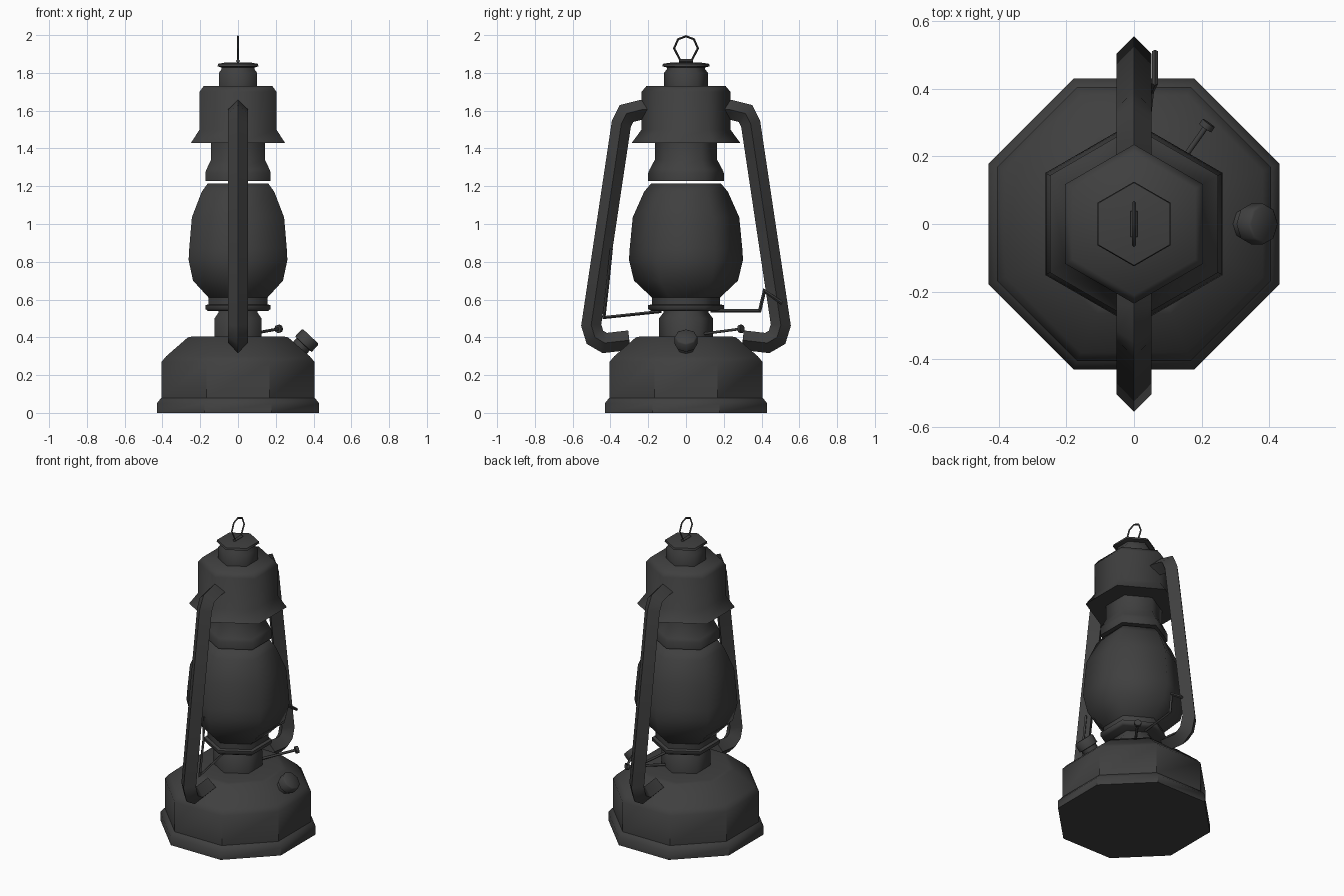
import bpy, bmesh, math
from mathutils import Vector

if "Cube" in bpy.data.objects:
    bpy.data.objects.remove(bpy.data.objects["Cube"])

metal = bpy.data.materials.new("dark_metal")
metal.diffuse_color = (0.05, 0.05, 0.05, 1)
metal.use_nodes = True
metal.node_tree.nodes["Principled BSDF"].inputs["Base Color"].default_value = metal.diffuse_color


def skin(name, rings, angle=35, closed=False):
    """Bridge rings of points into a mesh; cap the ends unless closed."""
    bm = bmesh.new()
    loops = [[bm.verts.new(p) for p in ring] for ring in rings]
    n = len(loops[0])
    pairs = list(zip(loops, loops[1:]))
    if closed:
        pairs.append((loops[-1], loops[0]))
    for a, b in pairs:
        for i in range(n):
            j = (i + 1) % n
            bm.faces.new((a[i], a[j], b[j], b[i]))
    if not closed:
        bm.faces.new(loops[0])
        bm.faces.new(loops[-1])
    bmesh.ops.recalc_face_normals(bm, faces=bm.faces)
    me = bpy.data.meshes.new(name)
    bm.to_mesh(me)
    bm.free()
    me.materials.append(metal)
    ob = bpy.data.objects.new(name, me)
    bpy.context.collection.objects.link(ob)
    bpy.ops.object.select_all(action='DESELECT')
    ob.select_set(True)
    bpy.context.view_layer.objects.active = ob
    bpy.ops.object.shade_smooth_by_angle(angle=math.radians(angle))
    return ob


def lathe(name, profile, sides=6, start=90, angle=62):
    """Turn (radius, z) pairs about the z axis."""
    rings = []
    for r, z in profile:
        a = [math.radians(start + 360 * i / sides) for i in range(sides)]
        rings.append([(r * math.cos(t), r * math.sin(t), z) for t in a])
    return skin(name, rings, angle)


def sweep(name, pts, radii, sides=4, angle=35, ref=(1, 0, 0)):
    """Sweep a regular section along a path with mitred corners."""
    pts = [Vector(p) for p in pts]
    if not isinstance(radii, (list, tuple)):
        radii = [radii] * len(pts)
    rings = []
    for i, p in enumerate(pts):
        d0 = (p - pts[i - 1]).normalized() if i else (pts[1] - p).normalized()
        d1 = (pts[i + 1] - p).normalized() if i < len(pts) - 1 else d0
        t = (d0 + d1).normalized()
        u = Vector(ref)
        u = (u - t * u.dot(t)).normalized()
        v = t.cross(u)
        m = 1 / max(0.5, t.dot(d0))
        rings.append([p + radii[i] * (u * math.cos(a) + v * m * math.sin(a))
                      for a in (2 * math.pi * k / sides for k in range(sides))])
    return skin(name, rings, angle)


# Octagonal fuel tank (profile given to the flats)
k = 1 / math.cos(math.pi / 8)
tank = [(.43, 0), (.43, .05), (.41, .075), (.405, .08), (.405, .27),
        (.38, .30), (.265, .40), (.24, .405), (.1, .405)]
lathe("fuel_tank", [(r * k, z) for r, z in tank], 8, 22.5, 40)

# Six-sided burner, globe, chimney, hood and cap
lathe("burner", [(.143, .39), (.143, .50), (.12, .53), (.12, .555)])
lathe("burner_plate", [(.185, .54), (.2, .55), (.2, .57), (.18, .575), (.18, .61)])
lathe("globe", [(.17, .60), (.185, .615), (.275, .70), (.302, .81), (.298, .87),
                (.282, 1.035), (.222, 1.17), (.185, 1.215)])
lathe("chimney", [(.2, 1.227), (.2, 1.27), (.192, 1.29), (.165, 1.34), (.165, 1.44)])
lathe("hood", [(.287, 1.43), (.235, 1.50), (.235, 1.70), (.21, 1.73)])
lathe("top_collar", [(.117, 1.725), (.117, 1.80), (.1, 1.82), (.1, 1.835)])
lathe("top_cap", [(.1, 1.828), (.125, 1.835), (.122, 1.848), (.07, 1.856)])

# Diamond-section side tubes on both sides
tube = [(.17, 1.61), (.235, 1.605), (.315, 1.585), (.342, 1.532),
        (.502, .465), (.482, .40), (.43, .37), (.30, .385)]
for side, s in (("front", -1), ("back", 1)):
    sweep(side + "_air_tube", [(0, s * y, z) for y, z in tube], .052)

# Lifting ring and its foot
half = [(.03, 1.866), (.063, 1.93), (.042, 1.978)]
ring = [(-y, z) for y, z in half] + [(0, 1.994)] + [(y, z) for y, z in half[::-1]]
sweep("lifting_ring", [(0, y, z) for y, z in ring], .0055)
sweep("ring_foot", [(0, -.038, 1.863), (0, .038, 1.863)], .011)

# Tilted filler neck and cap
axis = Vector((.685, 0, .73)).normalized()
end = Vector((.385, 0, .405))
sweep("filler_cap",
      [end - axis * d for d in (.15, .058, .056, .006, 0)],
      [.048, .048, .06, .06, .053], 8, 50, (0, 1, 0))

# Wick shaft and knob
a, b = Vector((.08, .10, .42)), Vector((.215, .29, .445))
d = (b - a).normalized()
sweep("wick_shaft", [a, b], .008, 6, 62)
sweep("wick_knob", [b - d * .008, b + d * .01], .022, 8, 50)

# Globe lifting wires
sweep("front_wire", [(0, -.13, .537), (.03, -.434, .505), (.04, -.41, .72),
                     (.035, -.395, .87)], .008)
sweep("back_wire", [(.02, .13, .54), (.05, .39, .54), (.062, .415, .645),
                    (.062, .51, .58)], .009)
